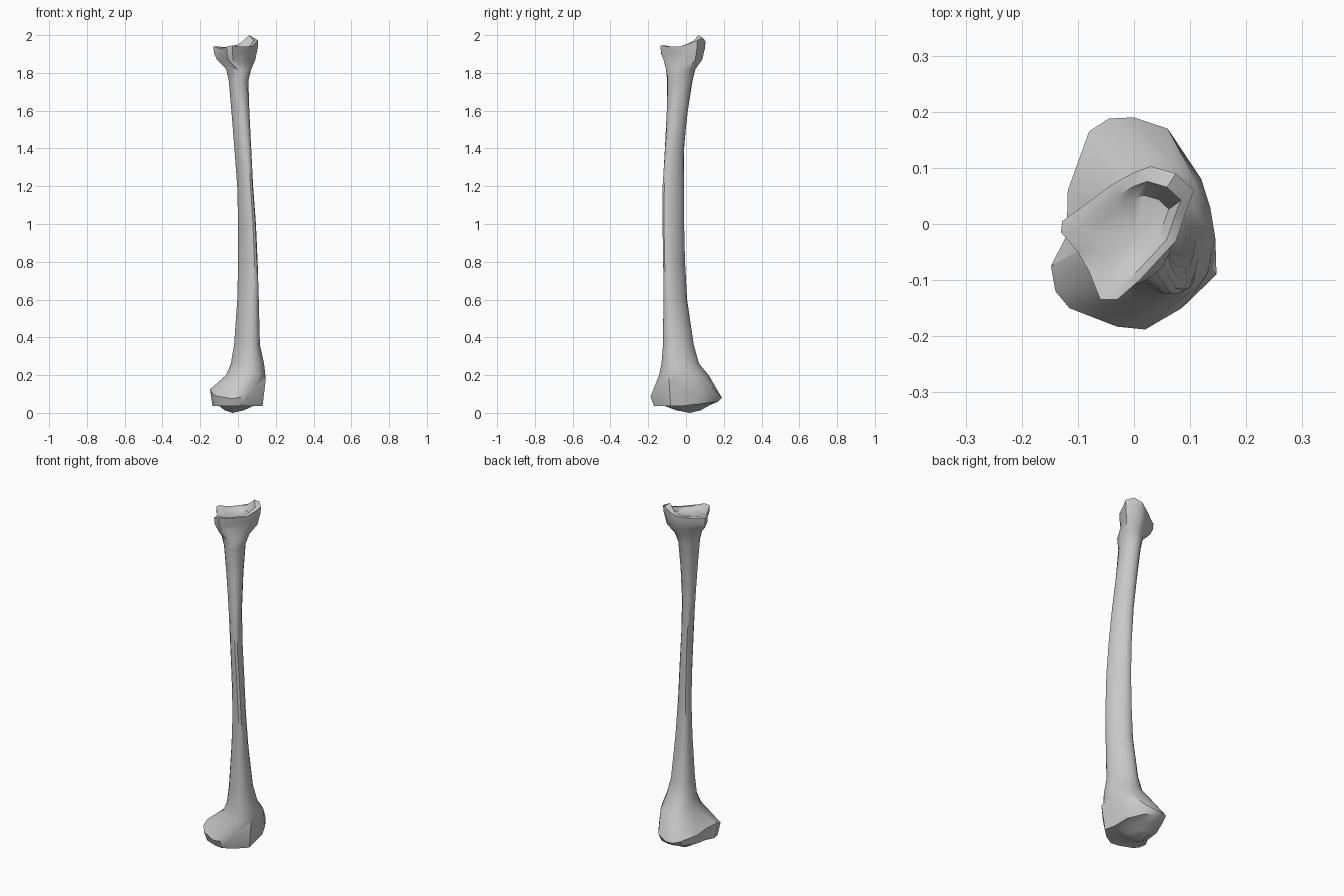
import bpy, bmesh
from math import cos, sin, tau
from mathutils import Vector

SIDES = 15

# Remove the default cube only
cube = bpy.data.objects.get("Cube")
if cube:
    bpy.data.objects.remove(cube, do_unlink=True)

# Bone colour
bone_grey = bpy.data.materials.new("bone_grey")
bone_grey.use_nodes = True
colour = (0.58, 0.58, 0.58, 1)
bone_grey.diffuse_color = colour
for node in bone_grey.node_tree.nodes:
    if node.type == "BSDF_PRINCIPLED":
        node.inputs["Base Color"].default_value = colour


def oval_ring(z, left, right, front, back, skew):
    """Slanted oval that fits the given limits at one height."""
    middle_x, middle_y = (left + right) / 2, (front + back) / 2
    half_x, half_y = (right - left) / 2, (back - front) / 2
    ring = []
    for step in range(SIDES):
        turn = tau * step / SIDES
        ring.append(Vector((middle_x + half_x * cos(turn),
                            middle_y + half_y * sin(turn + skew), z)))
    return ring


def shrink_ring(ring, scale, centre, height):
    """Copy of an outline drawn in towards a centre, at a new height."""
    result = []
    for point in ring:
        moved = Vector(centre).lerp(point, scale)
        moved.z = height(point) if callable(height) else height
        result.append(moved)
    return result


def loft(name, rings, bottom, top, crease):
    """Skin the rings in order and close both ends at a centre point."""
    bm = bmesh.new()
    loops = [[bm.verts.new(point) for point in ring] for ring in rings]
    low, high = bm.verts.new(bottom), bm.verts.new(top)
    for i in range(SIDES):
        j = (i + 1) % SIDES
        for lower, upper in zip(loops, loops[1:]):
            bm.faces.new((lower[i], lower[j], upper[j], upper[i]))
        bm.faces.new((low, loops[0][j], loops[0][i]))
        bm.faces.new((high, loops[-1][i], loops[-1][j]))
    bmesh.ops.recalc_face_normals(bm, faces=bm.faces)
    mesh = bpy.data.meshes.new(name)
    bm.to_mesh(mesh)
    bm.free()
    mesh.materials.append(bone_grey)
    part = bpy.data.objects.new(name, mesh)
    bpy.context.collection.objects.link(part)
    bpy.ops.object.select_all(action="DESELECT")
    part.select_set(True)
    bpy.context.view_layer.objects.active = part
    bpy.ops.object.shade_smooth_by_angle(angle=crease)


# Wide lower end: uneven outline with a high outer corner and a front lobe
lower_outline = [Vector(p) for p in (
    (.13, -.02, .12), (.12, .08, .1), (.06, .17, .1), (0, .19, .08),
    (-.045, .188, .08), (-.08, .165, .09), (-.118, .06, .1),
    (-.12, -.02, .11), (-.148, -.075, .125), (-.14, -.12, .11),
    (-.115, -.15, .09), (-.03, -.183, .075), (.02, -.188, .085),
    (.085, -.15, .13), (.147, -.09, .18))]
underside = (-.02, 0, 0)
lower_end = [
    shrink_ring(lower_outline, .35, (-.03, .02, 0), .014),
    shrink_ring(lower_outline, .65, underside, .04),
    shrink_ring(lower_outline, .9, underside,
                lambda p: .037 + max(0, p.y) * .12),
    lower_outline,
]

# Slender bowed shaft: height, left, right, front, back, slant
shaft = [oval_ring(*row) for row in (
    (.2, -.065, .145, -.145, .12, -.1),
    (.26, -.04, .138, -.13, .07, -.22),
    (.36, -.022, .116, -.122, .042, -.25),
    (.6, -.005, .11, -.12, .006, -.45),
    (.8, 0, .104, -.121, -.005, -.62),
    (1, 0, .095, -.125, -.01, -.6),
    (1.2, -.005, .08, -.125, -.01, -.55),
    (1.4, -.02, .07, -.112, -.01, -.45),
    (1.6, -.036, .06, -.102, .01, -.2),
    (1.76, -.05, .055, -.1, .035, 0),
    (1.82, -.064, .07, -.106, .052, .1))]

# Flared upper end: dished top with a raised peak at the back
upper_outline = [Vector(p) for p in (
    (.092, .02, 1.955), (.107, .06, 1.972), (.075, .09, 1.985),
    (.03, .103, 1.967), (0, .092, 1.95), (-.04, .07, 1.94),
    (-.085, .036, 1.935), (-.128, .005, 1.94), (-.13, -.015, 1.94),
    (-.1, -.05, 1.93), (-.08, -.085, 1.925), (-.06, -.135, 1.94),
    (-.03, -.135, 1.945), (.01, -.1, 1.94), (.075, -.03, 1.94))]
dish = (0, -.02, 0)


def peak_height(point):
    return 2 if point.z > 1.98 else point.z


upper_end = [
    shrink_ring(upper_outline, .86, dish, 1.87),
    shrink_ring(upper_outline, .98, dish, lambda p: p.z - .035),
    upper_outline,
    shrink_ring(upper_outline, .78, dish, peak_height),
    shrink_ring(upper_outline, .58, dish, 1.93),
]

loft("long_bone", lower_end + shaft + upper_end,
     (-.03, .02, 0), (0, -.02, 1.92), .6)
